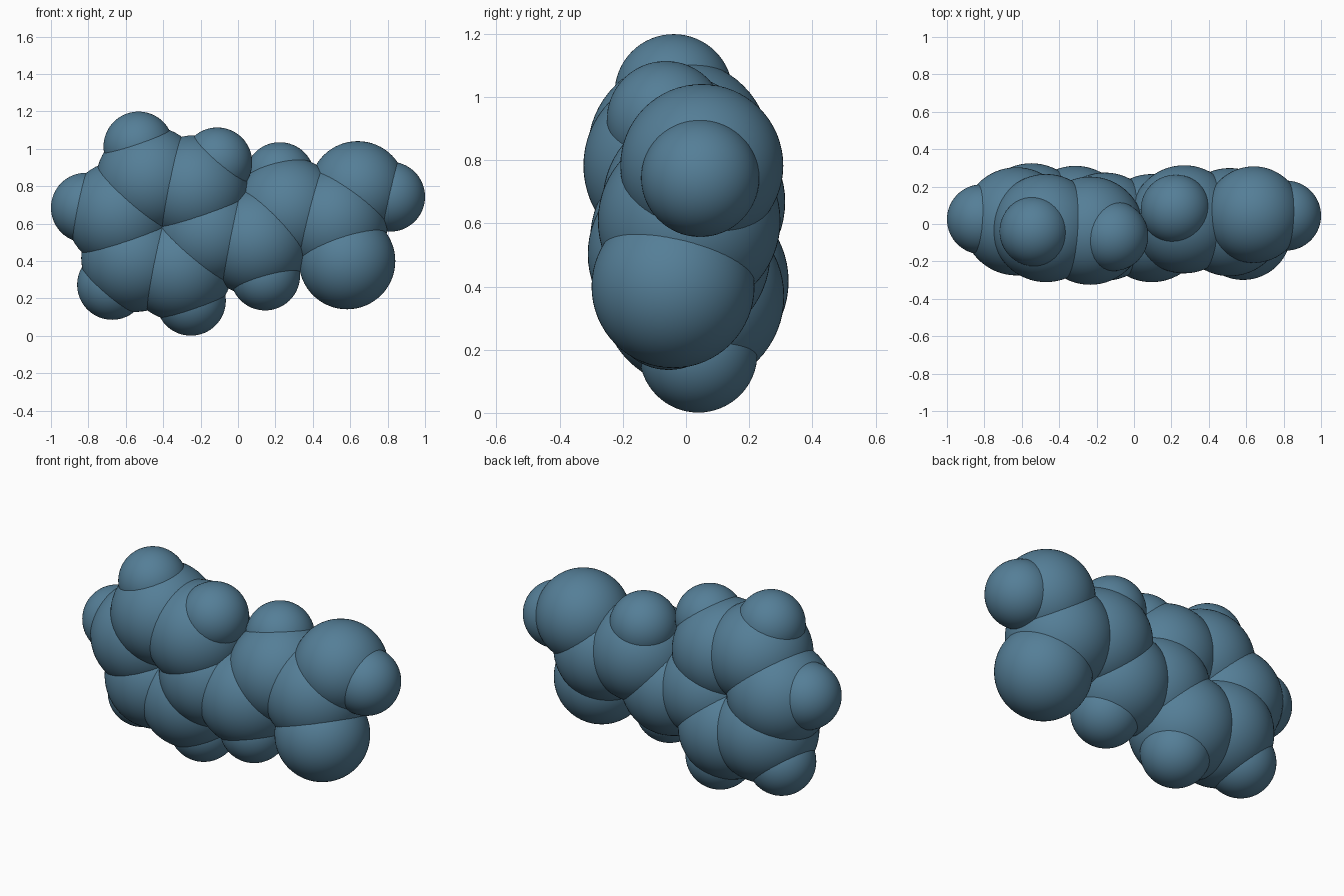
import bpy
from mathutils import Vector

if "Cube" in bpy.data.objects:
    bpy.data.objects.remove(bpy.data.objects["Cube"])

R_C, R_O, R_H = 0.289, 0.258, 0.187

mat = bpy.data.materials.new("steel_blue")
mat.diffuse_color = (0.09, 0.21, 0.31, 1)
mat.use_nodes = True
mat.node_tree.nodes["Principled BSDF"].inputs["Base Color"].default_value = mat.diffuse_color


def ball(name, pos, r):
    bpy.ops.mesh.primitive_uv_sphere_add(segments=64, ring_count=32, radius=r, location=pos)
    ob = bpy.context.object
    ob.name = name
    ob.data.materials.append(mat)
    bpy.ops.object.shade_smooth()


# six-membered ring: tilted hexagon of large balls with small balls outside
centre = Vector((-0.392, 0.0, 0.60))
u = Vector((-0.421, 0.025, 0.085))    # towards the left small ball
w = Vector((-0.140, -0.039, 0.412))   # towards the top small ball
spokes = [u, w, w - u, -u, -w, u - w]
for i, d in enumerate(spokes):
    ball(f"ring_large_ball_{i + 1}", centre + d * 0.56, R_C)
    if i != 3:                        # the chain leaves the ring here
        ball(f"ring_small_ball_{i + 1}", centre + d, R_H)

# zigzag chain
ball("chain_large_ball_1", (0.095, -0.022, 0.503), R_C)
ball("chain_large_ball_2", (0.268, 0.025, 0.668), R_C)
ball("chain_large_ball_3", (0.512, 0.010, 0.608), R_C)
ball("chain_small_ball_lower", (0.145, -0.055, 0.323), R_H)
ball("chain_small_ball_upper", (0.223, 0.077, 0.848), R_H)

# forked end group
ball("end_medium_ball_lower", (0.583, -0.041, 0.400), R_O)
ball("end_medium_ball_upper", (0.640, 0.050, 0.783), R_O)
ball("end_small_ball", (0.813, 0.045, 0.744), R_H)
